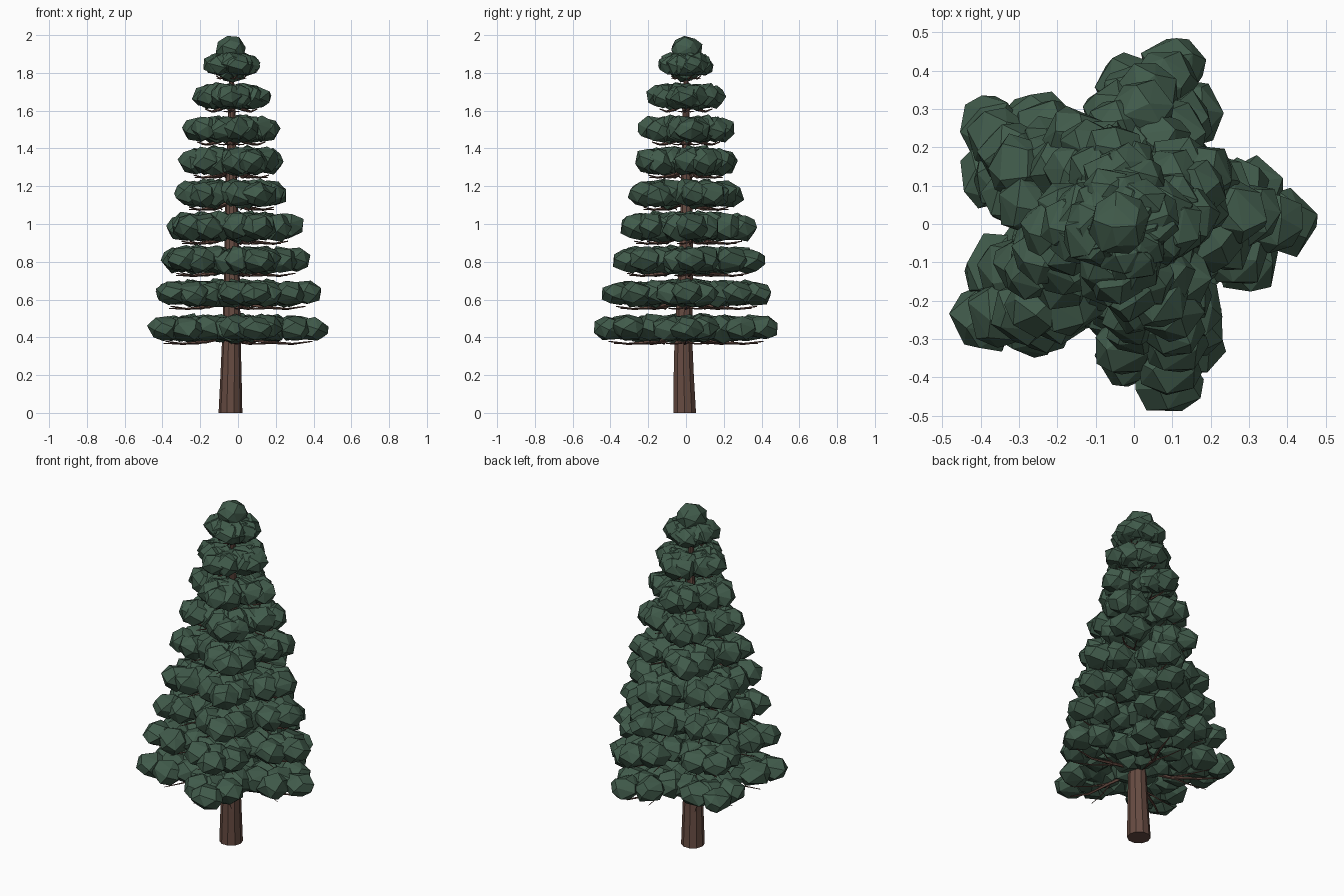
import bpy, bmesh, math, random
from mathutils import Vector, Matrix

random.seed(7)
if "Cube" in bpy.data.objects:
    bpy.data.objects.remove(bpy.data.objects["Cube"])

AXIS = Vector((-0.035, 0, 0))


def material(name, rgb):
    m = bpy.data.materials.new(name)
    m.use_nodes = True
    m.diffuse_color = (*rgb, 1)
    m.node_tree.nodes["Principled BSDF"].inputs["Base Color"].default_value = (*rgb, 1)
    return m


GREEN = material("needle green", (0.052, 0.104, 0.070))
BROWN = material("bark brown", (0.134, 0.071, 0.054))


def finish(bm, name, mat):
    me = bpy.data.meshes.new(name)
    bmesh.ops.recalc_face_normals(bm, faces=bm.faces)
    bm.to_mesh(me)
    bm.free()
    me.materials.append(mat)
    ob = bpy.data.objects.new(name, me)
    bpy.context.collection.objects.link(ob)


def tube(bm, path, radii, sides, u, v):
    """Tapered faceted tube; its rings lie in the plane of u and v."""
    rings = []
    for p, r in zip(path, radii):
        angles = [math.tau * k / sides for k in range(sides)]
        rings.append([bm.verts.new(p + (u * math.cos(a) + v * math.sin(a)) * r) for a in angles])
    for a, b in zip(rings, rings[1:]):
        for k in range(sides):
            j = (k + 1) % sides
            bm.faces.new((a[k], a[j], b[j], b[k]))
    bm.faces.new(rings[0][::-1])
    bm.faces.new(rings[-1])


def clump(bm, center, size, n=17):
    """Irregular convex lump: hull of jittered points spread over an ellipsoid."""
    tmp = bmesh.new()
    spin = Matrix.Rotation(random.uniform(0, math.tau), 3, 'Z')
    for i in range(n):
        z = 1 - (2 * i + 1) / n
        a = i * 2.39996 + random.uniform(-0.25, 0.25)
        r = math.sqrt(1 - z * z)
        p = spin @ Vector((r * math.cos(a), r * math.sin(a), z)) * random.uniform(0.94, 1.1)
        tmp.verts.new(center + Vector((p.x * size[0], p.y * size[1], p.z * size[2])))
    bmesh.ops.convex_hull(tmp, input=tmp.verts)
    me = bpy.data.meshes.new("tmp")
    tmp.to_mesh(me)
    tmp.free()
    bm.from_mesh(me)
    bpy.data.meshes.remove(me)


X, Y, Z = Matrix.Identity(3)

# Trunk: slightly wavering tapered column
bm = bmesh.new()
trunk = [(-0.04, -0.007, 0, 0.063), (-0.037, -0.012, 0.2, 0.056), (-0.035, -0.014, 0.4, 0.049),
         (-0.032, 0, 0.8, 0.04), (-0.036, 0.003, 1.2, 0.031), (-0.033, 0, 1.6, 0.019), (-0.035, 0, 1.92, 0.008)]
tube(bm, [Vector(t[:3]) for t in trunk], [t[3] for t in trunk], 10, X, Y)
finish(bm, "trunk", BROWN)

# Tiers: bottom z, top z, reach, number of boughs, turn in degrees
TIERS = [(0.375, 0.52, 0.52, 5, 0), (0.56, 0.705, 0.48, 5, 1), (0.735, 0.885, 0.425, 5, 5),
         (0.905, 1.065, 0.385, 5, 7), (1.085, 1.235, 0.34, 4, 30), (1.255, 1.41, 0.298, 4, 24),
         (1.43, 1.575, 0.26, 4, 6), (1.605, 1.745, 0.215, 4, 0), (1.78, 1.91, 0.158, 4, 20)]

for t, (low, high, reach, boughs, turn) in enumerate(TIERS, 1):
    leaves, wood = bmesh.new(), bmesh.new()
    mid = (low + high) / 2
    size = 0.066 + 0.046 * reach
    tip = reach - size
    side = 0.17 * reach
    for b in range(boughs):
        ang = math.radians(turn + 360 * b / boughs)
        out = Vector((math.cos(ang), math.sin(ang), 0))
        across = Vector((-out.y, out.x, 0))

        def at(r, s, z):
            return AXIS + out * r + across * s + Vector((0, 0, z))

        # Drooping bough with a twig on each side
        tube(wood, [at(0, 0, low + 0.035), at(tip * 0.4, 0.012, low + 0.002),
                    at(tip * 0.75, -0.008, low - 0.01), at(tip, 0, low + 0.004)],
             [0.011, 0.009, 0.006, 0.003], 5, across, Z)
        for s in (-1, 1):
            tube(wood, [at(tip * 0.4, 0.008, low + 0.002), at(tip * 0.62, s * side * 0.6, low - 0.01),
                        at(tip * 0.85, s * side * 1.2, low - 0.008)], [0.006, 0.004, 0.002], 4, across, Z)

        # Foliage: a row along the bough and pairs beside it, thinner toward the tip
        count = max(2, round(tip / 0.11))
        spots = [(tip * (i + 0.8) / (count - 0.2), 0) for i in range(count)]
        spots += [(tip * 0.8, side), (tip * 0.77, -side), (tip * 0.5, side * 0.95), (tip * 0.5, -side * 0.95)]
        for r, s in spots:
            k = size * random.uniform(0.95, 1.05)
            z = mid + random.uniform(-0.006, 0.006)
            height = (high - low) * (0.57 - 0.12 * r / tip)
            clump(leaves, at(r, s + random.uniform(-0.01, 0.01), z), (k, k, height))
    finish(wood, f"boughs_{t}", BROWN)
    finish(leaves, f"foliage_{t}", GREEN)

# Crown
bm = bmesh.new()
clump(bm, AXIS + Vector((0, 0, 1.925)), (0.08, 0.084, 0.076), 22)
clump(bm, AXIS + Vector((0, 0, 1.815)), (0.085, 0.085, 0.065))
finish(bm, "crown", GREEN)
